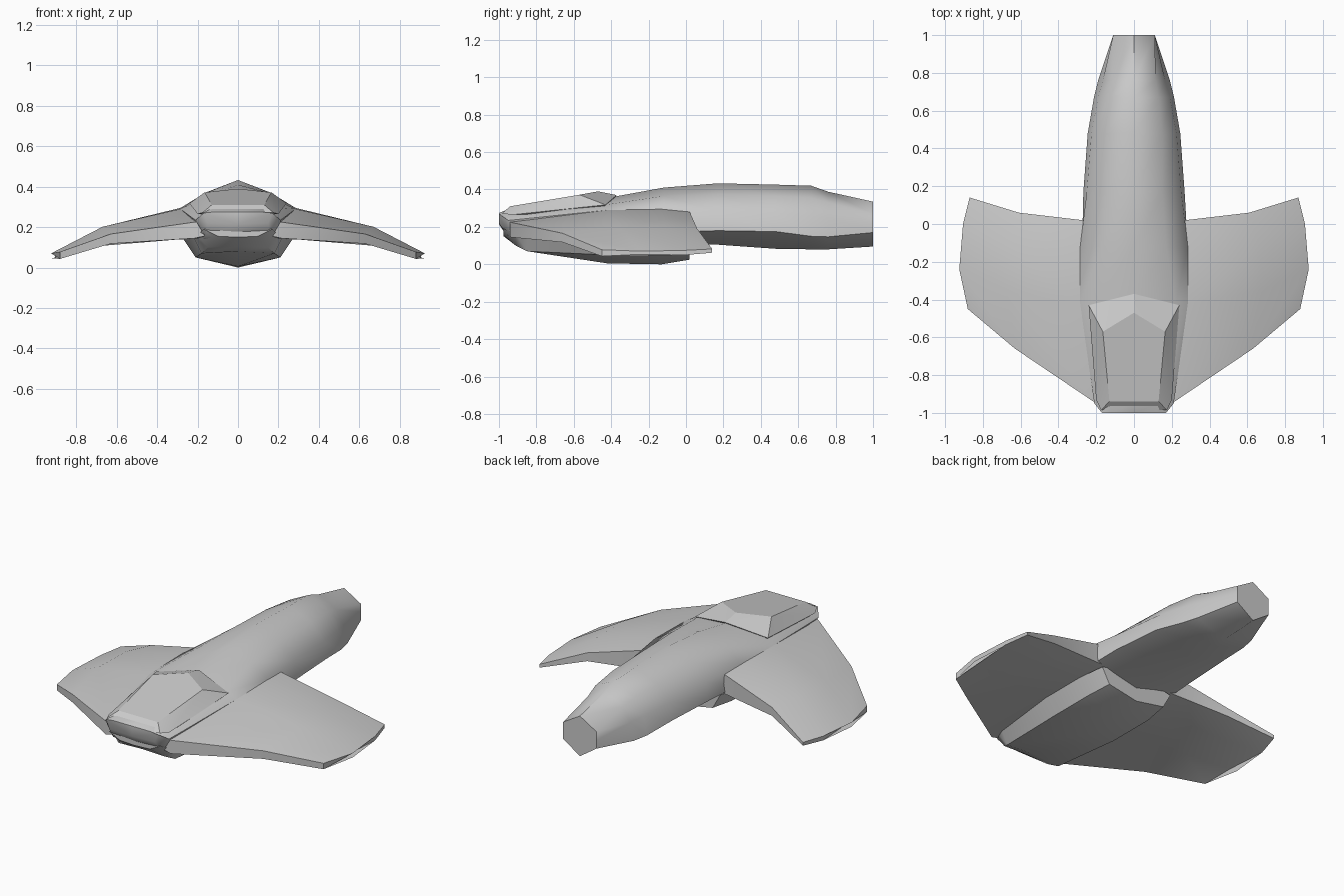
import bpy, bmesh, math

if "Cube" in bpy.data.objects:
    bpy.data.objects.remove(bpy.data.objects["Cube"])


def finish(name, bm, angle):
    bmesh.ops.recalc_face_normals(bm, faces=bm.faces)
    mesh = bpy.data.meshes.new(name)
    bm.to_mesh(mesh)
    bm.free()
    ob = bpy.data.objects.new(name, mesh)
    bpy.context.collection.objects.link(ob)
    bpy.ops.object.select_all(action='DESELECT')
    ob.select_set(True)
    bpy.context.view_layer.objects.active = ob
    bpy.ops.object.shade_smooth_by_angle(angle=math.radians(angle))
    return ob


def loft(name, rings, angle):
    """Skin a list of closed rings of 3D points and cap both ends."""
    bm = bmesh.new()
    rows = [[bm.verts.new(p) for p in ring] for ring in rings]
    n = len(rows[0])
    for a, b in zip(rows, rows[1:]):
        for i in range(n):
            j = (i + 1) % n
            bm.faces.new((a[i], a[j], b[j], b[i]))
    bm.faces.new(rows[0])
    bm.faces.new(rows[-1])
    return finish(name, bm, angle)


def symmetric(y, half):
    """Half section in (x, z), from top centre to bottom centre, mirrored into a ring."""
    return ([(x, y, z) for x, z in half] +
            [(-x, y, z) for x, z in reversed(half) if x > 0])


# Fuselage: y, top z, shoulder, side, lower edge, bottom z
body = [
    (-1.00, .275, (.12, .275), (.17, .27), (.15, .22), .215),
    (-0.95, .295, (.13, .295), (.21, .235), (.16, .15), .14),
    (-0.85, .305, (.16, .30), (.225, .245), (.20, .12), .10),
    (-0.42, .355, (.22, .32), (.285, .29), (.27, .15), .10),
    (-0.12, .41, (.17, .365), (.285, .295), (.275, .17), .11),
    (0.17, .433, (.15, .375), (.25, .285), (.268, .18), .105),
    (0.48, .426, (.15, .365), (.225, .275), (.245, .175), .083),
    (0.67, .42, (.13, .355), (.19, .26), (.212, .15), .08),
    (0.76, .388, (.115, .33), (.165, .25), (.19, .147), .08),
    (1.00, .335, (.11, .27), (.11, .22), (.11, .17), .095),
]
loft("fuselage", [symmetric(y, [(0, t), s, m, l, (0, b)])
                  for y, t, s, m, l, b in body], 52)

# Belly keel: y, upper edge, lower edge, centre z
keel = [
    (-0.975, (.17, .19), (.10, .155), .15),
    (-0.91, (.20, .16), (.15, .10), .105),
    (-0.85, (.22, .15), (.18, .07), .08),
    (-0.42, (.27, .14), (.21, .05), .005),
    (-0.13, (.27, .14), (.21, .05), .0),
    (0.02, (.24, .15), (.19, .06), .025),
]
loft("belly_keel", [symmetric(y, [(0, .2), u, l, (0, c)])
                    for y, u, l, c in keel], 30)

# Canopy: faceted block on the nose
half = [(.13, -.94, .31), (.175, -.985, .272), (.20, -.93, .265),
        (.165, -.57, .372), (.24, -.43, .318), (.2, -.45, .28)]
bm = bmesh.new()
for x, y, z in half:
    for s in (-1, 1):
        bm.verts.new((s * x, y, z))
for y, z in ((-.47, .39), (-.37, .37)):
    bm.verts.new((0, y, z))
bmesh.ops.convex_hull(bm, input=bm.verts)
bmesh.ops.dissolve_limit(bm, angle_limit=math.radians(2), verts=bm.verts, edges=bm.edges)
finish("canopy", bm, 20)

# Wings: each station runs leading to trailing edge as (x, y, top z, bottom z)
stations = [
    [(.10, -.94, .23, .17), (.10, -.42, .28, .14), (.10, -.13, .28, .14), (.10, .02, .28, .17)],
    [(.215, -.94, .225, .145), (.285, -.42, .29, .14), (.285, -.13, .295, .14), (.27, .02, .28, .165)],
    [(.63, -.66, .166, .118), (.67, -.36, .202, .108), (.66, -.11, .204, .11), (.61, .06, .19, .14)],
    [(.88, -.45, .078, .043), (.925, -.24, .07, .045), (.905, 0, .075, .05), (.87, .14, .082, .062)],
]
wing = loft("wings", [[(x, y, t) for x, y, t, b in st] +
                      [(x, y, b) for x, y, t, b in reversed(st)]
                      for st in stations], 35)
wing.modifiers.new("mirror", 'MIRROR').use_mirror_merge = False
